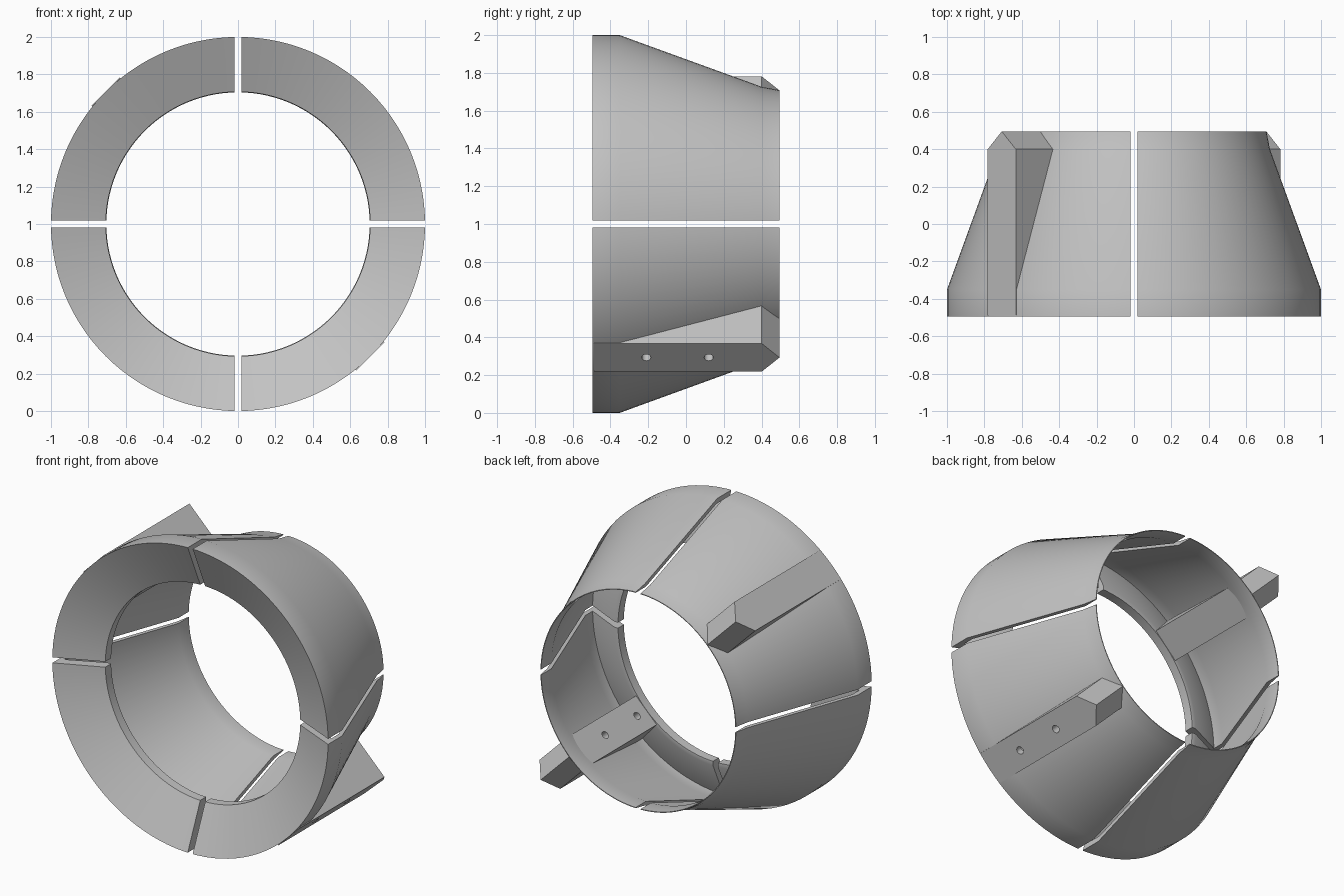
import bpy, bmesh, math
from mathutils import Matrix, Vector

if "Cube" in bpy.data.objects:
    bpy.data.objects.remove(bpy.data.objects["Cube"], do_unlink=True)

grey = bpy.data.materials.new("plain_grey")
grey.use_nodes = True
COLOR = (0.55, 0.55, 0.55, 1)
grey.diffuse_color = COLOR
grey.node_tree.nodes["Principled BSDF"].inputs["Base Color"].default_value = COLOR

HALF_GAP = 0.018
AXIS = Vector((0, 1, 0))
LIFT = Matrix.Translation((0, 0, 1))


def add_object(name, bm, turn=0):
    bm.transform(LIFT @ Matrix.Rotation(turn, 4, 'Y'))
    bmesh.ops.recalc_face_normals(bm, faces=bm.faces)
    mesh = bpy.data.meshes.new(name)
    bm.to_mesh(mesh)
    bm.free()
    mesh.materials.append(grey)
    obj = bpy.data.objects.new(name, mesh)
    bpy.context.collection.objects.link(obj)
    return obj


def smooth(obj):
    bpy.ops.object.select_all(action='DESELECT')
    obj.select_set(True)
    bpy.context.view_layer.objects.active = obj
    bpy.ops.object.shade_smooth_by_angle(angle=math.radians(30))


# Shell section as (radius, depth): tapered wall plus dished front flange
SECTION = [(1, -0.495), (1, -0.35), (0.727, 0.4), (0.709, 0.495), (0.704, 0.495),
           (0.704, 0.39), (0.968, -0.34), (0.968, -0.415), (0.735, -0.305),
           (0.707, -0.305), (0.707, -0.365)]


def shell_quarter(name, turn):
    bm = bmesh.new()
    verts = [bm.verts.new((r, y, 0)) for r, y in SECTION]
    edges = [bm.edges.new((v, verts[i - 1])) for i, v in enumerate(verts)]
    bmesh.ops.spin(bm, geom=verts + edges, cent=(0, 0, 0), axis=-AXIS,
                   angle=math.pi / 2, steps=28)
    # trim both ends parallel, leaving a straight slot between quarters
    for normal in (Vector((1, 0, 0)), Vector((0, 0, 1))):
        cut = bmesh.ops.bisect_plane(
            bm, geom=bm.verts[:] + bm.edges[:] + bm.faces[:],
            plane_co=normal * HALF_GAP, plane_no=normal, clear_inner=True)
        rim = [e for e in cut["geom_cut"] if isinstance(e, bmesh.types.BMEdge)]
        bmesh.ops.edgeloop_fill(bm, edges=rim)
    smooth(add_object(name, bm, turn))


for i, name in enumerate(("upper_left", "lower_left", "lower_right", "upper_right")):
    shell_quarter("shell_" + name, i * math.pi / 2)


# Pointed key bar, built along +x and turned into place
def key_bar(name, turn):
    w = 0.106
    bm = bmesh.new()
    rings = []
    for r, front in ((0.709, -0.34), (1.0, -0.488)):
        plan = [(-w, front), (w, front), (w, 0.4), (0, 0.495), (-w, 0.4)]
        rings.append([bm.verts.new((r, y, t)) for t, y in plan])
    for ring in rings:
        bm.faces.new(ring)
    for i in range(5):
        bm.faces.new((rings[0][i - 1], rings[0][i], rings[1][i], rings[1][i - 1]))
    key = add_object(name, bm, turn)

    # two through holes
    cutter_bm = bmesh.new()
    for y in (-0.21, 0.12):
        bmesh.ops.create_cone(
            cutter_bm, cap_ends=True, segments=24, radius1=0.024, radius2=0.024, depth=0.6,
            matrix=Matrix.Translation((0.85, y, 0)) @ Matrix.Rotation(math.pi / 2, 4, 'Y'))
    cutter = add_object(name + "_hole_cutter", cutter_bm, turn)
    cutter.hide_render = True
    cutter.hide_set(True)
    drill = key.modifiers.new("holes", 'BOOLEAN')
    drill.operation = 'DIFFERENCE'
    drill.solver = 'EXACT'
    drill.object = cutter
    # bake the holes and drop the cutter
    bpy.ops.object.select_all(action='DESELECT')
    key.select_set(True)
    bpy.context.view_layer.objects.active = key
    bpy.ops.object.modifier_apply(modifier=drill.name)
    bpy.data.objects.remove(cutter, do_unlink=True)
    smooth(key)


key_bar("key_lower_left", math.pi / 4)
key_bar("key_upper_right", math.pi * 5 / 4)
